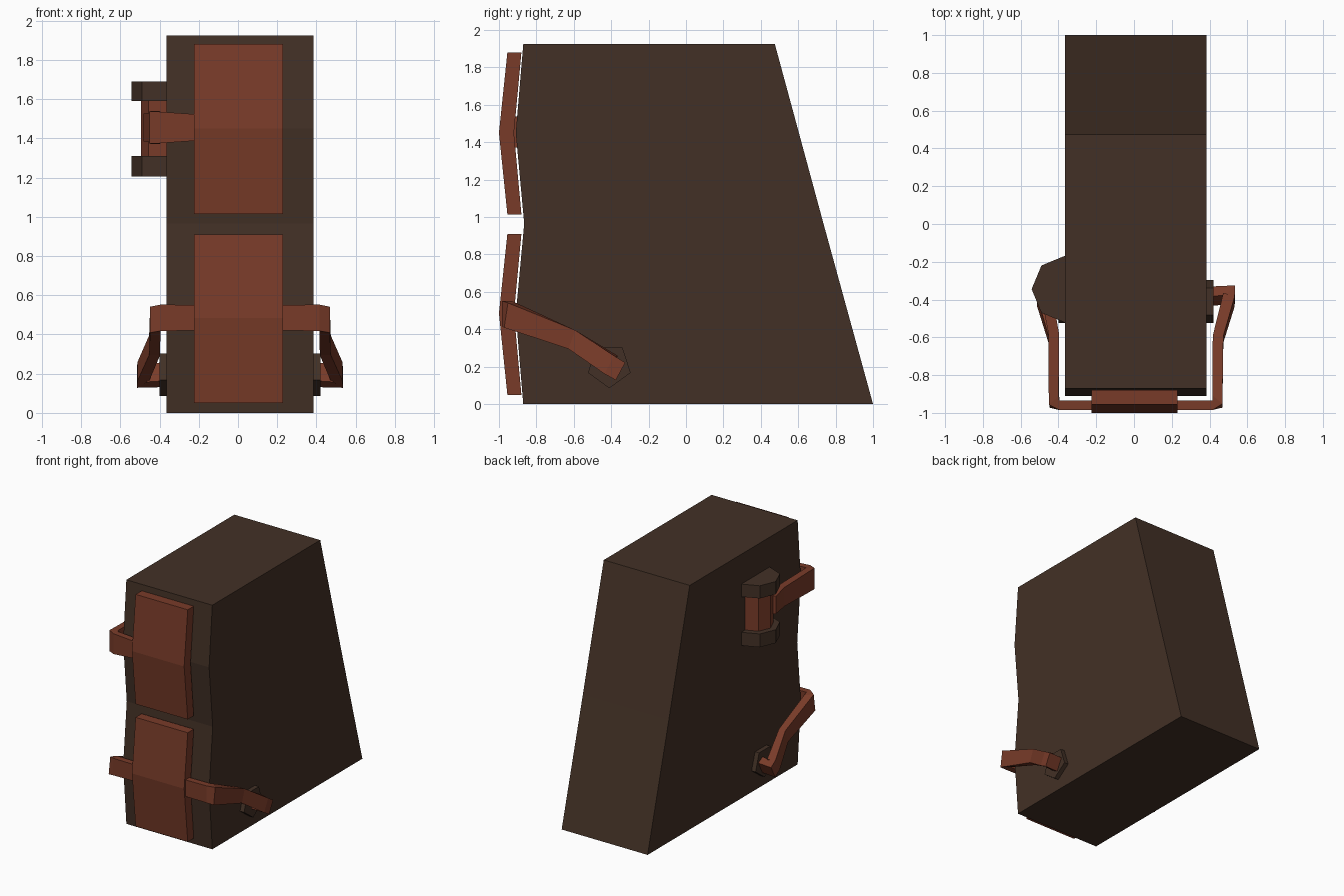
import bpy, bmesh, math
from mathutils import Vector

if "Cube" in bpy.data.objects:
    bpy.data.objects.remove(bpy.data.objects["Cube"])

CX = 0.01  # symmetry plane of the block


def material(name, rgb):
    m = bpy.data.materials.new(name)
    m.diffuse_color = (*rgb, 1)
    m.use_nodes = True
    m.node_tree.nodes["Principled BSDF"].inputs["Base Color"].default_value = m.diffuse_color
    return m


DARK = material("dark brown", (0.055, 0.030, 0.019))
RUST = material("rust leather", (0.190, 0.044, 0.022))


def loft(name, rings, mat):
    """Join matching rings of points into one closed flat-shaded solid."""
    bm = bmesh.new()
    vs = [[bm.verts.new(p) for p in r] for r in rings]
    n = len(vs[0])
    for a, b in zip(vs, vs[1:]):
        for i in range(n):
            j = (i + 1) % n
            bm.faces.new((a[i], a[j], b[j], b[i]))
    bm.faces.new(vs[0][::-1])
    bm.faces.new(vs[-1])
    bmesh.ops.recalc_face_normals(bm, faces=bm.faces)
    me = bpy.data.meshes.new(name)
    bm.to_mesh(me)
    bm.free()
    me.materials.append(mat)
    ob = bpy.data.objects.new(name, me)
    bpy.context.collection.objects.link(ob)
    return ob


def side_profile(name, pts, x0, x1, mat):
    return loft(name, [[(x, y, z) for y, z in pts] for x in (x0, x1)], mat)


def upright(name, pts, z0, z1, mat):
    return loft(name, [[(x, y, z) for x, y in pts] for z in (z0, z1)], mat)


def strap(name, stations, side):
    """Rectangular strap through (centre, half width, half thickness)."""
    rings = []
    for c, w, t in stations:
        c, w, t = Vector(c), Vector(w), Vector(t)
        ring = [c + w + t, c + w - t, c - w - t, c - w + t]
        rings.append([(CX + side * p.x, p.y, p.z) for p in ring])
    return loft(name, rings, RUST)


# Wedge-shaped block with a gently waved front
side_profile("body", [(1.0, 0), (0.735, 0.965), (0.475, 1.925), (-0.87, 1.925),
                      (-0.91, 1.45), (-0.865, 0.965), (-0.91, 0.48), (-0.87, 0)],
             -0.365, 0.385, DARK)

# Two bent front plates
for name, z0, zm, z1 in (("lower_plate", 0.05, 0.485, 0.91),
                         ("upper_plate", 1.015, 1.45, 1.88)):
    side_profile(name, [(-0.955, z0), (-1.0, zm), (-0.955, z1),
                        (-0.88, z1), (-0.92, zm), (-0.88, z0)], -0.225, 0.23, RUST)

# Lower straps and their five-sided side studs, on both sides
low = [((0.19, -0.96, 0.485), (0, 0, 0.065), (0, 0.025, 0)),
       ((0.405, -0.96, 0.485), (0, 0, 0.067), (0, 0.025, 0)),
       ((0.432, -0.94, 0.475), (0, 0.01, 0.066), (-0.026, 0.022, 0)),
       ((0.435, -0.61, 0.345), (0, 0.018, 0.05), (-0.028, 0, 0)),
       ((0.493, -0.40, 0.21), (0, 0.026, 0.048), (-0.03, 0.01, 0)),
       ((0.50, -0.375, 0.19), (0, 0.025, 0.047), (-0.025, -0.025, 0.015)),
       ((0.37, -0.385, 0.195), (0, 0.025, 0.047), (0, -0.028, 0.016))]
penta = [(-0.41 + 0.12 * math.cos(a), 0.205 + 0.12 * math.sin(a))
         for a in (math.radians(-90 + 72 * i) for i in range(5))]
for side, tag in ((1, "right"), (-1, "left")):
    strap("lower_strap_" + tag, low, side)
    side_profile("stud_" + tag, penta, CX + side * 0.36, CX + side * 0.41, DARK)

# Upper strap, left side only
strap("upper_strap", [
    ((0.19, -0.96, 1.455), (0, 0, 0.065), (0, 0.025, 0)),
    ((0.405, -0.96, 1.455), (0, 0, 0.08), (0, 0.025, 0)),
    ((0.435, -0.935, 1.455), (0, 0, 0.083), (-0.026, 0.022, 0)),
    ((0.435, -0.58, 1.455), (0, 0, 0.075), (-0.028, 0, 0)),
    ((0.465, -0.42, 1.455), (0, 0, 0.07), (-0.028, 0.01, 0))], -1)


# Hinge on the left: half-octagon brackets and pin
def half_octagon(r):
    return [(-0.365 - r * math.sin(a), -0.345 + r * math.cos(a))
            for a in (math.pi * i / 4 for i in range(5))]


upright("hinge_pin", half_octagon(0.13), 1.29, 1.61, RUST)
for name, z0, z1 in (("hinge_bracket_lower", 1.205, 1.31),
                     ("hinge_bracket_upper", 1.59, 1.69)):
    upright(name, half_octagon(0.177), z0, z1, DARK)
